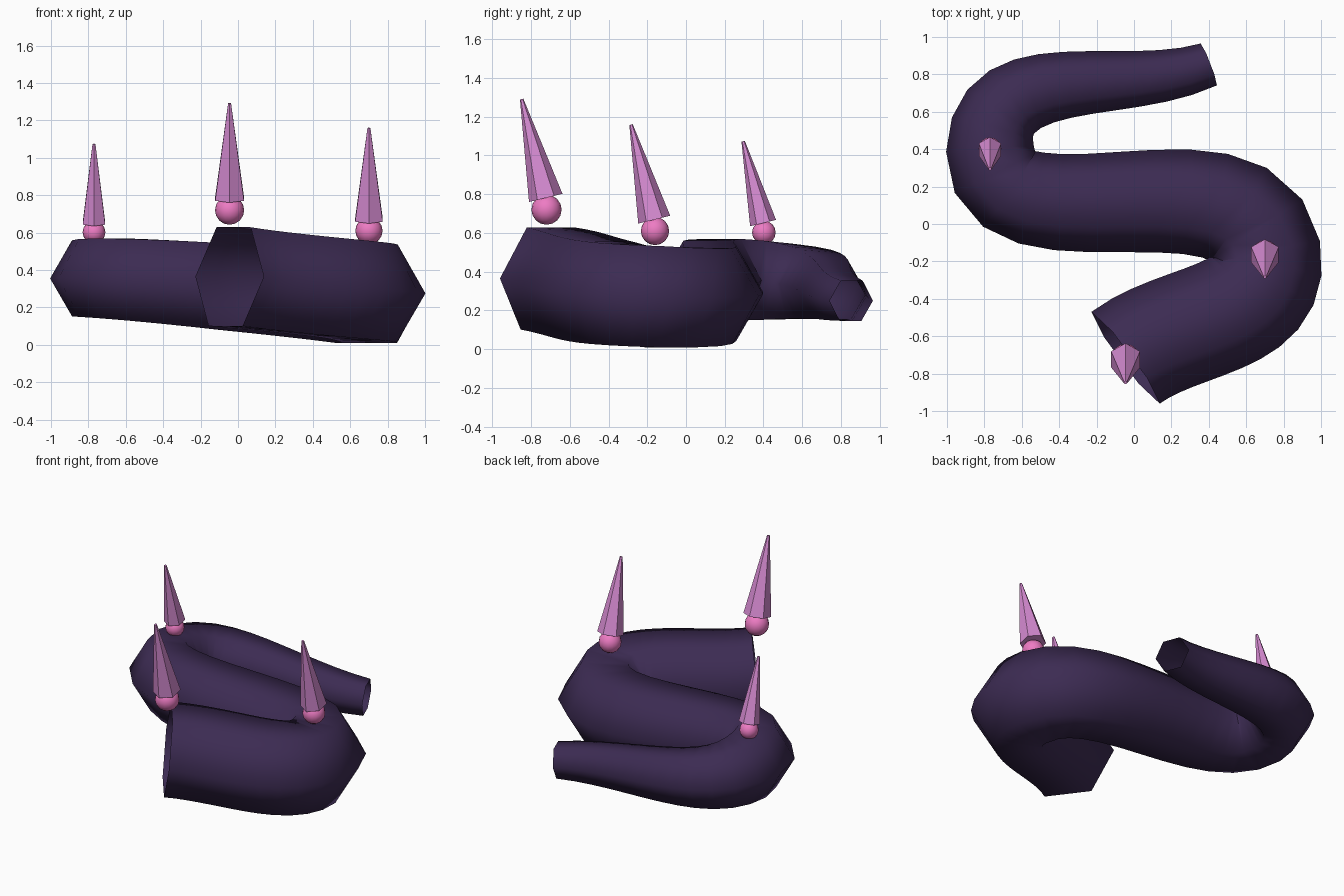
import bpy, bmesh, math
from mathutils import Vector
from mathutils.geometry import interpolate_bezier

if "Cube" in bpy.data.objects:
    bpy.data.objects.remove(bpy.data.objects["Cube"])


def material(name, rgb):
    m = bpy.data.materials.new(name)
    m.diffuse_color = (*rgb, 1)
    m.use_nodes = True
    m.node_tree.nodes["Principled BSDF"].inputs["Base Color"].default_value = m.diffuse_color
    return m


body_mat = material("dark_purple", (0.045, 0.024, 0.085))
orb_mat = material("pink", (0.85, 0.20, 0.55))
spike_mat = material("light_purple", (0.68, 0.26, 0.65))

# Winding body: path points and tube radius at each
points = [Vector(p) for p in ((-.045, -.715, .365), (.70, -.16, .27),
                              (-.77, .40, .355), (.40, .853, .25))]
radii = [.306, .302, .235, .12]
SIDES, STEPS = 6, 12


def smooth_handles(i):
    """Left and right handles bisecting the neighbouring path segments."""
    p = points[i]
    before = p - points[i - 1] if i > 0 else points[1] - p
    after = points[i + 1] - p if i < len(points) - 1 else before
    d = (before.normalized() + after.normalized()).normalized() / 2.5614
    return p - d * before.length, p + d * after.length


path, sizes = [], []
for i in range(len(points) - 1):
    seg = interpolate_bezier(points[i], smooth_handles(i)[1],
                             smooth_handles(i + 1)[0], points[i + 1], STEPS + 1)
    for k, p in enumerate(seg):
        if i and k == 0:
            continue
        path.append(Vector(p))
        sizes.append(radii[i] + (radii[i + 1] - radii[i]) * k / STEPS)

# Sweep an open six-sided section along the path
bm = bmesh.new()
rings = []
last = len(path) - 1
for i, p in enumerate(path):
    if i == 0:
        tangent = points[1] - points[0]
    elif i == last:
        tangent = points[-1] - points[-2]
    else:
        tangent = path[i + 1] - path[i - 1]
    tangent.normalize()
    side = tangent.cross(Vector((0, 0, 1))).normalized()
    up = side.cross(tangent)
    angles = [math.tau * j / SIDES for j in range(SIDES)]
    rings.append([bm.verts.new(p + sizes[i] * (side * math.cos(a) + up * math.sin(a)))
                  for a in angles])
for a, b in zip(rings, rings[1:]):
    for j in range(SIDES):
        k = (j + 1) % SIDES
        bm.faces.new((a[j], a[k], b[k], b[j])).smooth = True
bmesh.ops.recalc_face_normals(bm, faces=bm.faces)
mesh = bpy.data.meshes.new("winding_body")
bm.to_mesh(mesh)
bm.free()
mesh.materials.append(body_mat)
body = bpy.data.objects.new("winding_body", mesh)
bpy.context.collection.objects.link(body)

# Orbs and leaning spikes: orb centre, orb radius, spike base radius, spike length
TILT = math.radians(13.7)
for n, (c, r, base, length) in enumerate((
        ((-.045, -.72, .72), .078, .089, .525),
        ((.70, -.16, .61), .073, .085, .505),
        ((-.77, .402, .602), .061, .069, .435)), 1):
    bpy.ops.mesh.primitive_uv_sphere_add(segments=16, ring_count=8, radius=r, location=c)
    orb = bpy.context.object
    orb.name = f"orb_{n}"
    orb.data.materials.append(orb_mat)
    bpy.ops.object.shade_smooth()

    axis = Vector((0, -math.sin(TILT), math.cos(TILT)))
    foot = Vector((c[0], c[1] - .004, c[2] + r * .78))
    if n > 1:
        foot.z = c[2] + r * .8
    bpy.ops.mesh.primitive_cone_add(vertices=6, radius1=base, radius2=.009, depth=length,
                                    location=foot + axis * length / 2,
                                    rotation=(TILT, 0, 0))
    spike = bpy.context.object
    spike.name = f"spike_{n}"
    spike.data.materials.append(spike_mat)
